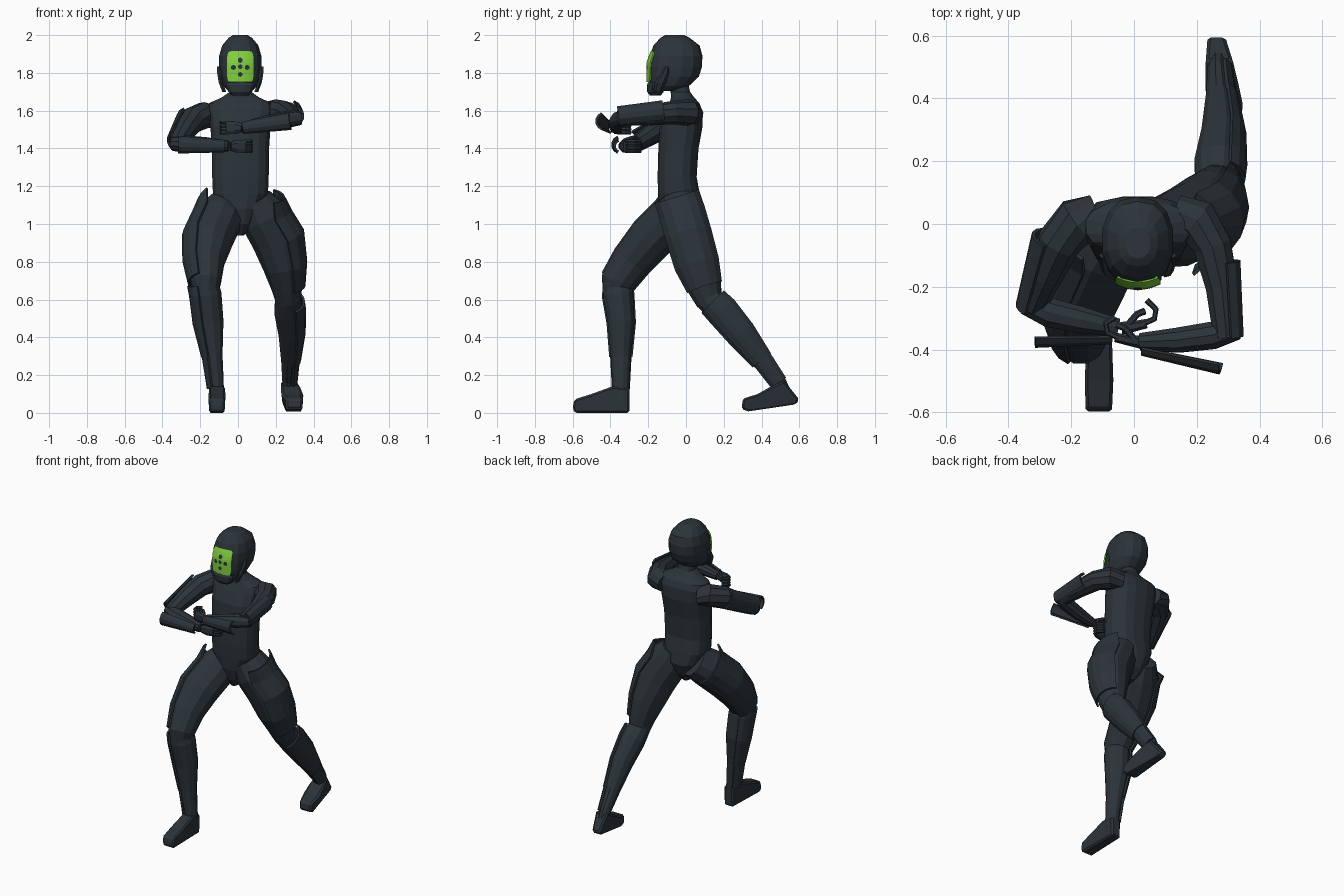
import bpy, bmesh, math
from mathutils import Vector


def material(name, rgb):
    m = bpy.data.materials.new(name)
    m.diffuse_color = (*rgb, 1)
    return m


DARK = material("dark slate", (0.025, 0.034, 0.042))
GREEN = material("bright green", (0.22, 0.62, 0.05))


def finish(name, bm, mat=DARK):
    bmesh.ops.recalc_face_normals(bm, faces=bm.faces)
    me = bpy.data.meshes.new(name)
    bm.to_mesh(me)
    bm.free()
    me.materials.append(mat)
    ob = bpy.data.objects.new(name, me)
    bpy.context.collection.objects.link(ob)
    return ob


def loft(name, secs, ref, n=12, power=1.0, arc=None, grow=0.0, axis=None):
    """Loft ellipses (x, y, z, radius along ref, other radius); arc = open shell around ref."""
    bm = bmesh.new()
    cs = [Vector(s[:3]) for s in secs]
    rings = []
    for i, s in enumerate(secs):
        t = Vector(axis) if axis else (cs[min(i + 1, len(cs) - 1)] - cs[max(i - 1, 0)]).normalized()
        u = Vector(ref)
        u = (u - t * u.dot(t)).normalized()
        v = t.cross(u)
        ring = []
        for k in range(n):
            a = -arc + 2 * arc * k / (n - 1) if arc else 2 * math.pi * (k + 0.5) / n
            c, d = [math.copysign(abs(f) ** power, f) for f in (math.cos(a), math.sin(a))]
            ring.append(bm.verts.new(cs[i] + u * c * (s[3] + grow) + v * d * (s[4] + grow)))
        rings.append(ring)
    for a, b in zip(rings, rings[1:]):
        for k in range(n - 1 if arc else n):
            j = (k + 1) % n
            bm.faces.new((a[k], a[j], b[j], b[k]))
    if not arc:
        bm.faces.new(rings[0])
        bm.faces.new(rings[-1])
    ob = finish(name, bm)
    if arc:
        mod = ob.modifiers.new("thickness", 'SOLIDIFY')
        mod.thickness = 0.012
        mod.offset = 0
    return ob


def foot(name, profile, x_heel, x_toe, half, heel):
    """Side outline in (y, z) extruded across x, shifting and widening from heel to toe."""
    bm = bmesh.new()
    ys = [p[0] for p in profile]
    sides = []
    for s in (-1, 1):
        ring = []
        for y, z in profile:
            f = (max(ys) - y) / (max(ys) - min(ys))
            w = half * (heel + (1 - heel) * math.sin(math.pi * min(1, f * 0.8)))
            ring.append(bm.verts.new((x_heel + (x_toe - x_heel) * f + s * w, y, z)))
        bm.faces.new(ring)
        sides.append(ring)
    for k in range(len(profile)):
        j = (k + 1) % len(profile)
        bm.faces.new((sides[0][k], sides[0][j], sides[1][j], sides[1][k]))
    ob = finish(name, bm)
    mod = ob.modifiers.new("soft edges", 'BEVEL')
    mod.width, mod.segments = 0.01, 1


# torso and neck
torso = [(0.94, -.04, .02, .04), (1.0, -.035, .065, .09), (1.08, -.03, .11, .115),
         (1.16, -.038, .148, .112), (1.25, -.047, .152, .105), (1.40, -.04, .154, .108),
         (1.52, -.025, .162, .115), (1.60, -.01, .175, .098), (1.64, -.008, .168, .08),
         (1.67, -.018, .10, .062), (1.70, -.03, .058, .052), (1.80, -.05, .05, .05)]
loft("torso", [(.013, y, z, a, b) for z, y, a, b in torso], (1, 0, 0), 16, 0.8, axis=(0, 0, 1))

# head shell, jaw guard and ear guards
head = [(1.705, -.12, .065, .075), (1.73, -.09, .09, .105), (1.78, -.066, .108, .134),
        (1.83, -.058, .114, .142), (1.89, -.053, .114, .140), (1.945, -.050, .098, .122),
        (1.985, -.058, .064, .078), (2.0, -.06, .04, .05)]
loft("head", [(.012, y, z, a, b) for z, y, a, b in head], (1, 0, 0), 14, .86, axis=(0, 0, 1))
loft("jaw_guard", [(.012, -.162, z, a, b) for z, a, b in
     ((1.68, .045, .03), (1.70, .065, .045), (1.735, .078, .046), (1.75, .075, .04))],
     (1, 0, 0), 12, 0.8, axis=(0, 0, 1))
for side in (-1, 1):
    loft("ear_guard", [(.012 + side * x, y, z, .012, w) for x, y, z, w in
         ((.085, -.15, 1.70, .02), (.104, -.135, 1.75, .03), (.112, -.11, 1.80, .02),
          (.112, -.10, 1.835, .008))], (1, 0, 0), 6, axis=(0, 0, 1))


def visor_y(x, z):
    return -.206 + 3.6 * (x - .012) ** 2 + 1.2 * max(0, z - 1.84) ** 1.5


# green visor: curved plate with clipped corners
bm = bmesh.new()
bmesh.ops.create_grid(bm, x_segments=10, y_segments=8, size=1)
for v in bm.verts:
    z = 1.832 + v.co.y * .081
    x = .012 + v.co.x * .071 * (1 - .12 * abs(v.co.y) ** 6)
    v.co = (x, visor_y(x, z), z)
ob = finish("visor", bm, GREEN)
mod = ob.modifiers.new("thickness", 'SOLIDIFY')
mod.thickness, mod.offset = 0.008, 0

# dark vents on the visor
for x, z, r in ((.012, 1.867, .015), (-.024, 1.829, .014), (.048, 1.829, .014),
                (.012, 1.833, .013), (.012, 1.792, .013)):
    bm = bmesh.new()
    bmesh.ops.create_circle(bm, cap_ends=True, segments=6, radius=r)
    for v in bm.verts:
        px, pz = x + v.co.x, z + v.co.y
        v.co = (px, visor_y(px, pz) - .0055, pz)
    finish("visor_vent", bm)

# front leg (on -x): thigh, shin and their outer guards
L, R = (-1, 0, 0), (1, 0, 0)
thigh = [(-.06, .0, 1.10, .09, .11), (-.105, -.08, 1.03, .13, .122), (-.155, -.19, .92, .13, .122),
         (-.175, -.29, .80, .105, .108), (-.17, -.365, .69, .082, .092), (-.17, -.375, .63, .065, .07)]
shin = [(-.168, -.37, .71, .06, .07), (-.165, -.36, .63, .08, .083), (-.15, -.343, .48, .076, .073),
        (-.13, -.345, .30, .05, .055), (-.115, -.345, .18, .04, .048), (-.11, -.345, .08, .038, .046)]
loft("front_thigh", thigh, L)
loft("front_shin", shin, L)
loft("front_thigh_guard", [(-.125, -.01, 1.10, .085, .14)] + thigh[1:5], L, 7, arc=1.15, grow=.009)
loft("front_shin_guard", [(-.17, -.365, .68, .085, .07)] + shin[1:4], L, 7, arc=1.1, grow=.009)
loft("front_ankle_guard", [(-.137, -.345, .30, .04, .05), (-.12, -.345, .13, .03, .04)], L, 5,
     arc=1.1, grow=.009)
foot("front_foot", [(-.3, 0), (-.3, .13), (-.39, .14), (-.5, .1), (-.59, .072), (-.6, .03), (-.59, 0)],
     -.11, -.112, .046, .75)

# back leg (on +x)
thigh = [(.09, -.03, 1.13, .09, .11), (.14, -.015, 1.04, .135, .122), (.207, .02, .92, .137, .122),
         (.242, .06, .78, .112, .118), (.26, .10, .66, .083, .092), (.267, .125, .58, .065, .07)]
shin = [(.265, .11, .61, .07, .07), (.268, .19, .54, .078, .085), (.278, .29, .42, .065, .078),
        (.273, .40, .28, .046, .055), (.268, .48, .18, .035, .045), (.268, .52, .10, .034, .04)]
loft("back_thigh", thigh, R)
loft("back_shin", shin, R)
loft("back_thigh_guard", [(.15, -.05, 1.15, .085, .12)] + thigh[1:5], R, 7, arc=1.15, grow=.009)
loft("back_shin_guard", [(.27, .14, .59, .07, .08)] + shin[1:4], R, 7, arc=1.1, grow=.009)
loft("back_ankle_guard", [(.275, .39, .30, .04, .05), (.27, .49, .16, .03, .04)], R, 5,
     arc=1.1, grow=.009)
foot("back_foot", [(.58, .045), (.6, .07), (.52, .17), (.45, .14), (.38, .1), (.3, .075), (.295, .02),
                   (.33, .008)], .262, .298, .054, .5)

# arm on -x, held low
upper = [(-.12, .03, 1.57, .065, .06), (-.18, .01, 1.575, .078, .072), (-.24, -.06, 1.55, .07, .07),
         (-.285, -.16, 1.49, .06, .06), (-.325, -.26, 1.425, .046, .044)]
fore = [(-.345, -.25, 1.425, .04, .038), (-.27, -.282, 1.422, .049, .046), (-.17, -.305, 1.418, .045, .042),
        (-.05, -.33, 1.413, .03, .028)]
F = (0, -1, 0)
loft("low_upper_arm", upper, L, 10)
loft("low_forearm", fore, F, 10)
loft("low_upper_arm_guard", [(-.255, -.05, 1.555, .06, .06), (-.325, -.27, 1.44, .04, .05)], L, 6,
     arc=1.1, grow=.008)
loft("low_forearm_guard", [(-.315, -.345, 1.42, .045, .045), (-.07, -.348, 1.412, .03, .03)], F, 6,
     arc=1.2, grow=0)

# arm on +x, held high
upper = [(.13, .03, 1.585, .065, .06), (.20, .01, 1.59, .075, .07), (.25, -.07, 1.59, .064, .062),
         (.28, -.20, 1.575, .054, .054), (.295, -.36, 1.562, .044, .042)]
fore = [(.33, -.335, 1.562, .034, .038), (.25, -.355, 1.552, .046, .046), (.14, -.37, 1.53, .042, .042),
        (.02, -.375, 1.508, .029, .029)]
loft("high_upper_arm", upper, R, 10)
loft("high_forearm", fore, F, 10)
loft("high_upper_arm_guard", [(.28, -.12, 1.597, .05, .05), (.295, -.36, 1.57, .045, .045)], R, 6,
     arc=1.3, grow=.005)
loft("high_forearm_guard", [(.28, -.43, 1.545, .045, .045), (.03, -.385, 1.51, .03, .03)], F, 6,
     arc=1.2, grow=0)


def hand(name, wrist, way, curl):
    """Palm, four curled fingers and a thumb; way = x direction, curl = finger reach in y."""
    x, y, z = wrist
    loft(name + "_palm", [(x + way * d, y + e, z, a, b) for d, e, a, b in
         ((-.01, 0, .022, .024), (.025, .005, .018, .036), (.07, .015, .016, .036))], F, 8, 0.8)
    for i in range(4):
        h = z - .027 + .018 * i
        pts = ((.06, .015), (.095, .03), (.1, .06), (.07, .06 + curl))
        loft(name + "_finger", [(x + way * d, y + e, h, .01, .0095) for d, e in pts], (0, 0, 1), 6)
    loft(name + "_thumb", [(x + way * d, y + e, z + .02 + f, .011, .011) for d, e, f in
         ((.01, .01, 0), (.04, .045, .005), (.065, .055, .0))], (0, 0, 1), 6)


hand("low_hand", (-.03, -.332, 1.411), 1, .03)
hand("high_hand", (.01, -.376, 1.51), -1, .02)
